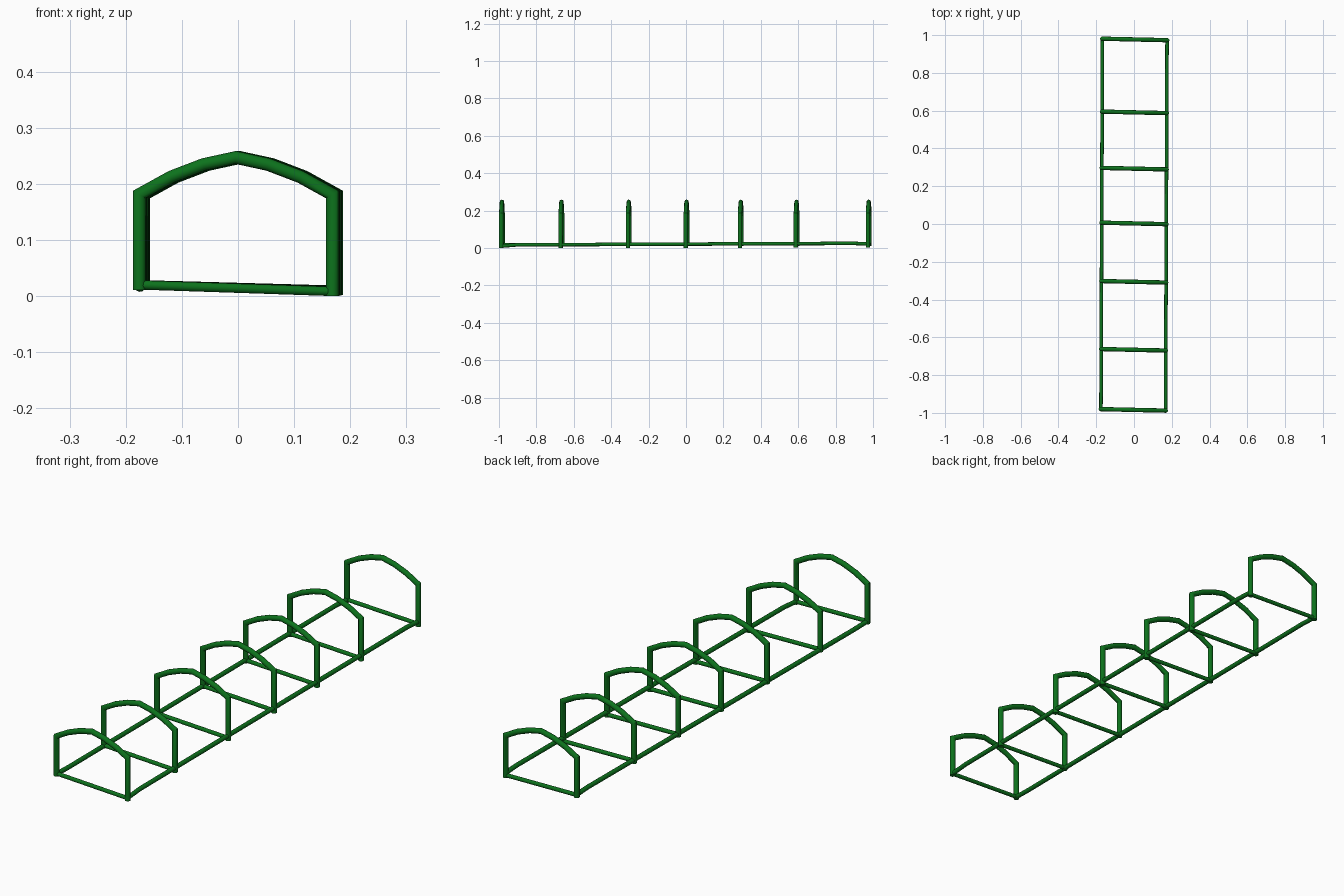
import bpy, bmesh, math
from mathutils import Vector

if "Cube" in bpy.data.objects:
    bpy.data.objects.remove(bpy.data.objects["Cube"])

SIDES = 10
green = bpy.data.materials.new("green_paint")
green.diffuse_color = (0.004, 0.17, 0.012, 1)
green.use_nodes = True
green.node_tree.nodes["Principled BSDF"].inputs["Base Color"].default_value = green.diffuse_color


def tube(name, points, radius):
    """Sweep a round section along a polyline with mitred corners."""
    pts = [Vector(p) for p in points]
    dirs = [(b - a).normalized() for a, b in zip(pts, pts[1:])]
    u = dirs[0].orthogonal().normalized()
    v = dirs[0].cross(u)
    ring = []
    for i in range(SIDES):
        a = 2 * math.pi * i / SIDES
        ring.append(pts[0] + radius * (math.cos(a) * u + math.sin(a) * v))
    bm = bmesh.new()
    rings = [[bm.verts.new(p) for p in ring]]
    for i, d in enumerate(dirs):
        end = pts[i + 1]
        n = d + dirs[i + 1] if i + 1 < len(dirs) else d
        ring = [p + d * ((end - p).dot(n) / d.dot(n)) for p in ring]
        rings.append([bm.verts.new(p) for p in ring])
    for r, s in zip(rings, rings[1:]):
        for i in range(SIDES):
            j = (i + 1) % SIDES
            bm.faces.new((r[i], r[j], s[j], s[i]))
    bm.faces.new(rings[0][::-1])
    bm.faces.new(rings[-1])
    bmesh.ops.recalc_face_normals(bm, faces=bm.faces[:])
    me = bpy.data.meshes.new(name)
    bm.to_mesh(me)
    bm.free()
    me.materials.append(green)
    ob = bpy.data.objects.new(name, me)
    bpy.context.collection.objects.link(ob)
    bpy.ops.object.select_all(action='DESELECT')
    ob.select_set(True)
    bpy.context.view_layer.objects.active = ob
    bpy.ops.object.shade_smooth_by_angle(angle=math.radians(40))
    return ob


# Hoop outline (half arch) and hoop positions along the frame
HALF = 0.172
ARCH = [(HALF, 0.181), (0.115, 0.2125), (0.0575, 0.2345)]
HOOPS = [-0.984, -0.666, -0.306, 0.003, 0.293, 0.591, 0.977]
SKEW = 0.004      # left end sits slightly further back than the right end


def shift(y):
    return 0.004 * y


for k, y in enumerate(HOOPS):
    t = (y + 1) / 2
    zl, zr = 0.011, 0.002 * t
    outline = ([(-HALF, zl)] + [(-x, z) for x, z in ARCH] + [(0, 0.247)]
               + [(x, z) for x, z in reversed(ARCH)] + [(HALF, zr)])

    def place(x, z):
        return (x + shift(y), y - SKEW * x / HALF, z)

    # Hoop: two posts and a faceted arch
    tube(f"hoop_{k + 1}", [place(x, z) for x, z in outline], 0.0115)
    # Ground crossbar between the posts
    tube(f"crossbar_{k + 1}",
         [place(-HALF, zl + 0.009), place(HALF, zr + 0.0085)], 0.0085)

# Long ground rails
for name, s, z0 in (("left_rail", -1, 0.019), ("right_rail", 1, 0.010)):
    path = [(-0.984, z0), (-0.90, 0.017), (0.90, 0.025), (0.977, 0.021)]
    tube(name, [(s * (HALF - 0.001) + shift(y), y - s * SKEW, z)
                for y, z in path], 0.0095)
